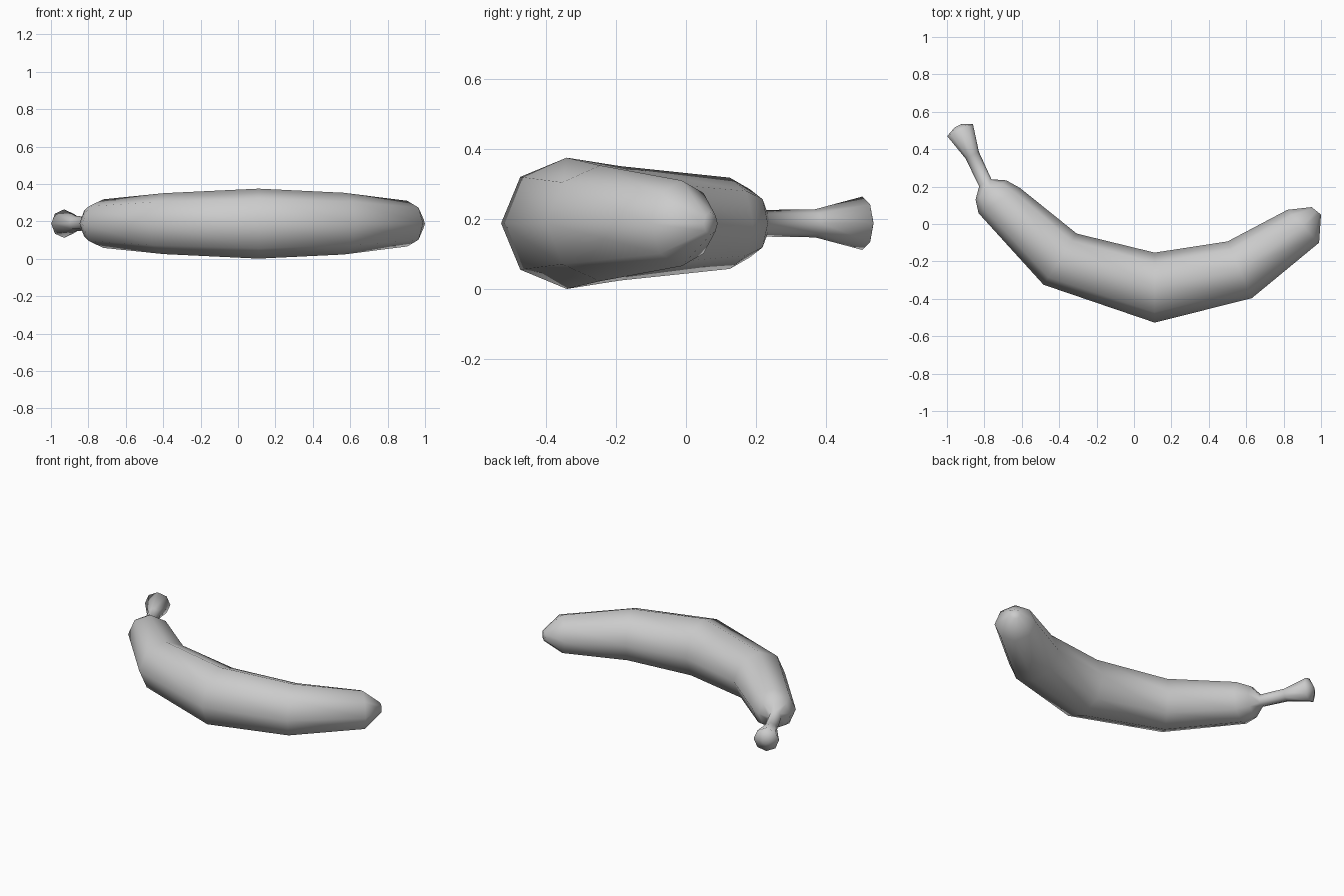
import bpy
import bmesh
from math import cos, sin, pi, radians
from mathutils import Vector

cube = bpy.data.objects.get("Cube")
if cube:
    bpy.data.objects.remove(cube, do_unlink=True)

SIDES = 8
MID_Z = 0.188

# Sections along the curve: centre x, centre y, radius, angle toward the inner side
SECTIONS = [
    (-0.940, 0.526, 0.020, 25),   # stem tip
    (-0.930, 0.502, 0.076, 25),   # stem knob
    (-0.865, 0.368, 0.040, 27),   # stem neck
    (-0.795, 0.220, 0.038, 30),   # stem base
    (-0.765, 0.182, 0.097, 32),   # shoulder
    (-0.720, 0.125, 0.130, 31),
    (-0.395, -0.188, 0.163, 57),
    (0.110, -0.340, 0.187, 90),   # thickest middle
    (0.565, -0.245, 0.165, 113),
    (0.905, -0.012, 0.122, 134),
    (0.975, 0.070, 0.032, 141),   # blunt end
]


def ring(bm, x, y, radius, angle):
    """Eight-sided ring, upright, across the curve."""
    across = Vector((cos(radians(angle)), sin(radians(angle)), 0))
    up = Vector((0, 0, 1))
    centre = Vector((x, y, MID_Z))
    turns = [2 * pi * i / SIDES for i in range(SIDES)]
    return [bm.verts.new(centre + radius * (across * cos(t) + up * sin(t)))
            for t in turns]


# Peel and stem in one continuous skin
bm = bmesh.new()
rings = [ring(bm, *s) for s in SECTIONS]
for a, b in zip(rings, rings[1:]):
    for i in range(SIDES):
        j = (i + 1) % SIDES
        bm.faces.new((a[i], a[j], b[j], b[i]))
bm.faces.new(rings[0])
bm.faces.new(rings[-1])
bmesh.ops.recalc_face_normals(bm, faces=bm.faces)
for face in bm.faces:
    face.smooth = True

mesh = bpy.data.meshes.new("banana")
bm.to_mesh(mesh)
bm.free()
banana = bpy.data.objects.new("banana", mesh)
bpy.context.collection.objects.link(banana)

# Plain grey material
grey = bpy.data.materials.new("plain_grey")
grey.use_nodes = True
colour = (0.6, 0.6, 0.6, 1)
grey.diffuse_color = colour
grey.node_tree.nodes["Principled BSDF"].inputs["Base Color"].default_value = colour
mesh.materials.append(grey)
